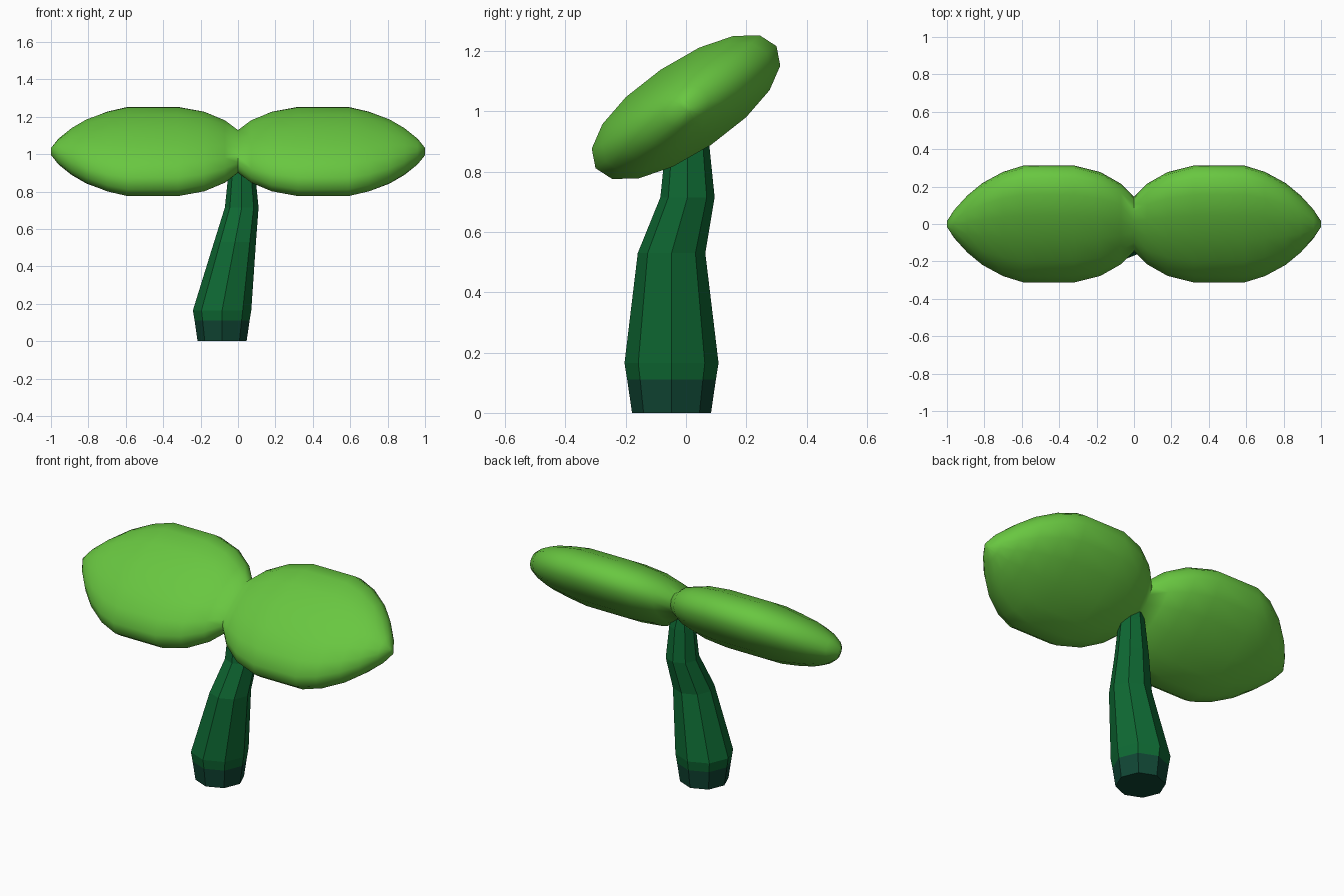
import bpy, bmesh
from math import sin, cos, pi, radians, copysign
from mathutils import Vector, Matrix

cube = bpy.data.objects.get("Cube")
if cube:
    bpy.data.objects.remove(cube, do_unlink=True)


def material(name, rgb):
    mat = bpy.data.materials.new(name)
    mat.use_nodes = True
    mat.diffuse_color = (*rgb, 1)
    bsdf = next(n for n in mat.node_tree.nodes if n.type == 'BSDF_PRINCIPLED')
    bsdf.inputs["Base Color"].default_value = (*rgb, 1)
    bsdf.inputs["Roughness"].default_value = 0.8
    return mat


def loft(name, rings, mats):
    """Join closed rings of points into a capped tube."""
    bm = bmesh.new()
    loops = [[bm.verts.new(p) for p in ring] for ring in rings]
    n = len(loops[0])
    for a, b in zip(loops, loops[1:]):
        for i in range(n):
            j = (i + 1) % n
            bm.faces.new((a[i], a[j], b[j], b[i]))
    bm.faces.new(loops[0])
    bm.faces.new(loops[-1])
    bmesh.ops.recalc_face_normals(bm, faces=bm.faces)
    mesh = bpy.data.meshes.new(name)
    bm.to_mesh(mesh)
    bm.free()
    for mat in mats:
        mesh.materials.append(mat)
    obj = bpy.data.objects.new(name, mesh)
    bpy.context.collection.objects.link(obj)
    return obj


leaf_green = material("leaf_green", (0.14, 0.57, 0.052))
stem_green = material("stem_green", (0.0045, 0.14, 0.033))
base_green = material("dark_base_green", (0.0052, 0.06, 0.034))

# Stem: bent octagonal tube, rings of (centre x, centre y, height, radius)
stem_rings = [
    (-0.085, -0.048, 0.0, 0.131),
    (-0.085, -0.048, 0.11, 0.147),
    (-0.085, -0.048, 0.165, 0.156),
    (-0.016, -0.048, 0.53, 0.112),
    (0.02, 0.005, 0.715, 0.09),
    (0.02, 0.005, 0.9, 0.071),
    (0.01, 0.01, 1.0, 0.045),
]
stem = loft("stem", [
    [(cx + r * cos(i * pi / 4), cy + r * sin(i * pi / 4), z) for i in range(8)]
    for cx, cy, z, r in stem_rings], [stem_green, base_green])
for face in stem.data.polygons:
    face.material_index = 1 if face.center.z < 0.1 else 0

# Leaf pair: rounded sections along x (x, half width, half thickness), tilted
half = [
    (0.0, 0.165, 0.08), (0.07, 0.247, 0.112), (0.18, 0.32, 0.138),
    (0.32, 0.362, 0.15), (0.59, 0.362, 0.15), (0.70, 0.322, 0.136),
    (0.81, 0.25, 0.118), (0.89, 0.172, 0.093), (0.96, 0.082, 0.06),
    (1.0, 0.012, 0.022),
]
sections = [(-x, w, t) for x, w, t in reversed(half[1:])] + half
tilt = Matrix.Translation((0, 0, 1.014)) @ Matrix.Rotation(radians(34), 4, 'X')


def rounded(v):
    return copysign(abs(v) ** 0.94, v)


leaves = loft("leaf_pair", [
    [tilt @ Vector((x, w * rounded(cos(i * pi / 8)), t * rounded(sin(i * pi / 8))))
     for i in range(16)]
    for x, w, t in sections], [leaf_green])

# Smooth leaves with a crisp seam between them
bpy.ops.object.select_all(action='DESELECT')
leaves.select_set(True)
bpy.context.view_layer.objects.active = leaves
bpy.ops.object.shade_smooth_by_angle(angle=radians(65))
